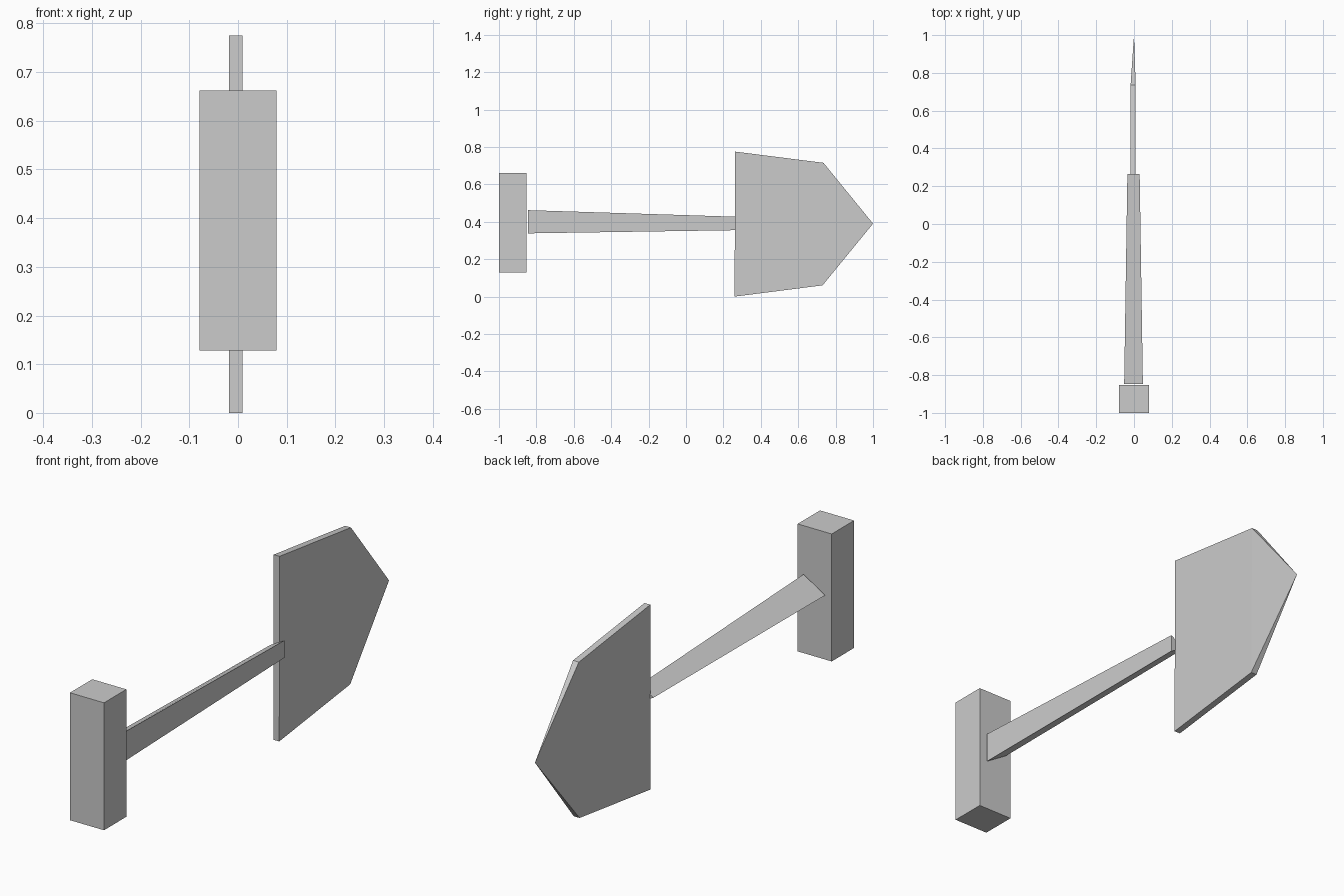
import bpy
import bmesh

cube = bpy.data.objects.get("Cube")
if cube:
    bpy.data.objects.remove(cube, do_unlink=True)

# One plain grey for the whole tool
grey = bpy.data.materials.new("plain_grey")
grey.use_nodes = True
colour = (0.6, 0.6, 0.6, 1)
grey.diffuse_color = colour
grey.node_tree.nodes["Principled BSDF"].inputs["Base Color"].default_value = colour


def finish(name, bm):
    bmesh.ops.recalc_face_normals(bm, faces=bm.faces)
    mesh = bpy.data.meshes.new(name)
    bm.to_mesh(mesh)
    bm.free()
    mesh.materials.append(grey)
    obj = bpy.data.objects.new(name, mesh)
    bpy.context.collection.objects.link(obj)
    return obj


def loft(bm, first, second):
    """Join two matching rings of vertices into a closed solid."""
    a = [bm.verts.new(p) for p in first]
    b = [bm.verts.new(p) for p in second]
    bm.faces.new(a)
    bm.faces.new(b)
    for i in range(len(a)):
        j = (i + 1) % len(a)
        bm.faces.new((a[i], a[j], b[j], b[i]))
    return a, b


# Grip: upright block at the front
bm = bmesh.new()
bmesh.ops.create_cube(bm, size=1)
bmesh.ops.scale(bm, vec=(0.158, 0.148, 0.534), verts=bm.verts)
bmesh.ops.translate(bm, vec=(0, -0.926, 0.395), verts=bm.verts)
finish("grip", bm)


# Shaft: three-sided bar that narrows towards the blade
def shaft_ring(y, left, right, bottom, top):
    return [(right, y, bottom), (right, y, top), (left, y, (bottom + top) / 2)]


bm = bmesh.new()
loft(bm, shaft_ring(-0.846, -0.052, 0.047, 0.338, 0.462),
     shaft_ring(0.265, -0.035, 0.03, 0.355, 0.427))
finish("shaft", bm)

# Blade: thin pointed plate whose two sides meet at the tip
outline = [(0.26, 0.0), (0.73, 0.06), (0.735, 0.715), (0.262, 0.775)]
bm = bmesh.new()
inner, outer = loft(bm, [(-0.018, y, z) for y, z in outline],
                    [(0.009, y, z) for y, z in outline])
rear = next(f for f in bm.faces if set(f.verts) == {*inner[1:3], *outer[1:3]})
bmesh.ops.poke(bm, faces=[rear])
tip = next(v for v in bm.verts if len(v.link_edges) == 4 and v not in inner + outer)
tip.co = (0, 1, 0.39)
bmesh.ops.connect_verts(bm, verts=[outer[1], outer[3]])
finish("blade", bm)
